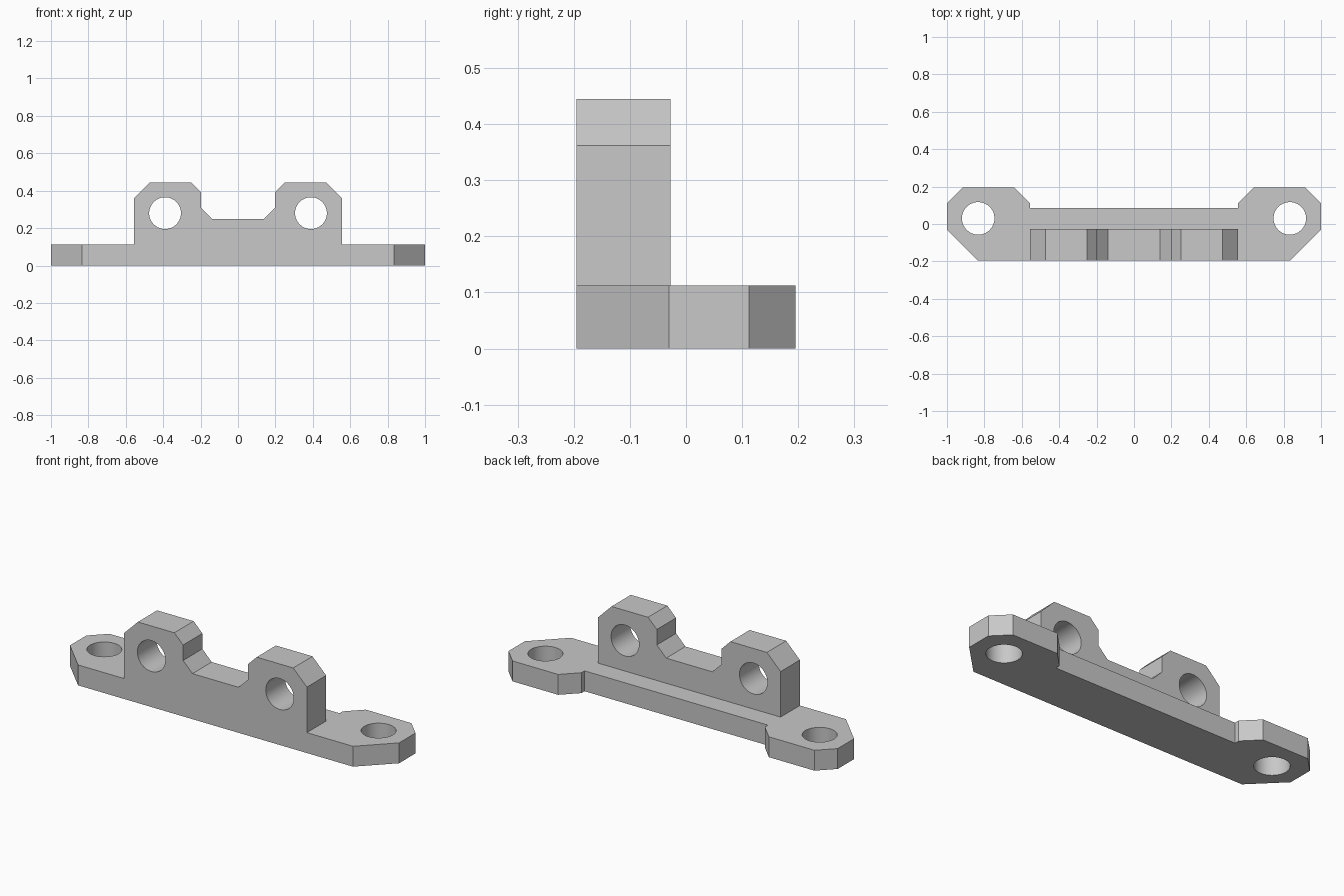
import bpy, bmesh, math
from mathutils import Matrix, Vector

cube = bpy.data.objects.get("Cube")
if cube:
    bpy.data.objects.remove(cube, do_unlink=True)

grey = bpy.data.materials.new("light_grey")
grey.use_nodes = True
colour = (0.58, 0.58, 0.58, 1)
grey.diffuse_color = colour
grey.node_tree.nodes["Principled BSDF"].inputs["Base Color"].default_value = colour


def add_object(name, bm):
    bmesh.ops.recalc_face_normals(bm, faces=bm.faces)
    mesh = bpy.data.meshes.new(name)
    bm.to_mesh(mesh)
    bm.free()
    mesh.materials.append(grey)
    obj = bpy.data.objects.new(name, mesh)
    bpy.context.collection.objects.link(obj)
    return obj


def prism(name, half, place, depth):
    """Mirror a half outline in x, place its points in space and extrude."""
    outline = half + [(-x, v) for x, v in reversed(half)]
    bm = bmesh.new()
    face = bm.faces.new([bm.verts.new(place(x, v)) for x, v in outline])
    ext = bmesh.ops.extrude_face_region(bm, geom=[face])
    verts = [e for e in ext["geom"] if isinstance(e, bmesh.types.BMVert)]
    bmesh.ops.translate(bm, verts=verts, vec=Vector(depth))
    return add_object(name, bm)


def boolean(target, other, operation):
    mod = target.modifiers.new(operation.lower(), "BOOLEAN")
    mod.operation = operation
    mod.solver = "EXACT"
    mod.object = other
    bpy.context.view_layer.objects.active = target
    bpy.ops.object.modifier_apply(modifier=mod.name)
    bpy.data.objects.remove(other, do_unlink=True)


def drill(target, centre, radius, rotation):
    """Cut a round hole on both sides of the centre plane."""
    for side in (-1, 1):
        bm = bmesh.new()
        spot = Matrix.Translation((side * centre[0], centre[1], centre[2]))
        bmesh.ops.create_cone(bm, cap_ends=True, segments=64, radius1=radius,
                              radius2=radius, depth=0.3, matrix=spot @ rotation)
        cutter = add_object("hole_cutter", bm)
        cutter.hide_render = True
        boolean(target, cutter, "DIFFERENCE")


# Flat base with a chamfered mounting ear at each end
base = prism("mounting_bracket",
             [(0.835, -0.195), (1, -0.03), (1, 0.112), (0.917, 0.195),
              (0.64, 0.195), (0.557, 0.112), (0.557, 0.085)],
             lambda x, y: (x, y, 0), (0, 0, 0.112))

# Upright wall with two lugs and a notch between them
wall = prism("upright_wall",
             [(0.555, 0), (0.555, 0.362), (0.472, 0.445), (0.25, 0.445),
              (0.197, 0.392), (0.197, 0.307), (0.14, 0.25)],
             lambda x, z: (x, -0.195, z), (0, 0.167, 0))
boolean(base, wall, "UNION")

# Vertical holes in the ears, horizontal holes in the lugs
drill(base, (0.833, 0.03, 0.056), 0.087, Matrix.Identity(4))
drill(base, (0.39, -0.112, 0.28), 0.085, Matrix.Rotation(math.pi / 2, 4, "X"))

# Smooth hole walls, crisp edges elsewhere
bpy.ops.object.select_all(action="DESELECT")
base.select_set(True)
bpy.context.view_layer.objects.active = base
bpy.ops.object.shade_smooth_by_angle(angle=math.radians(30))
